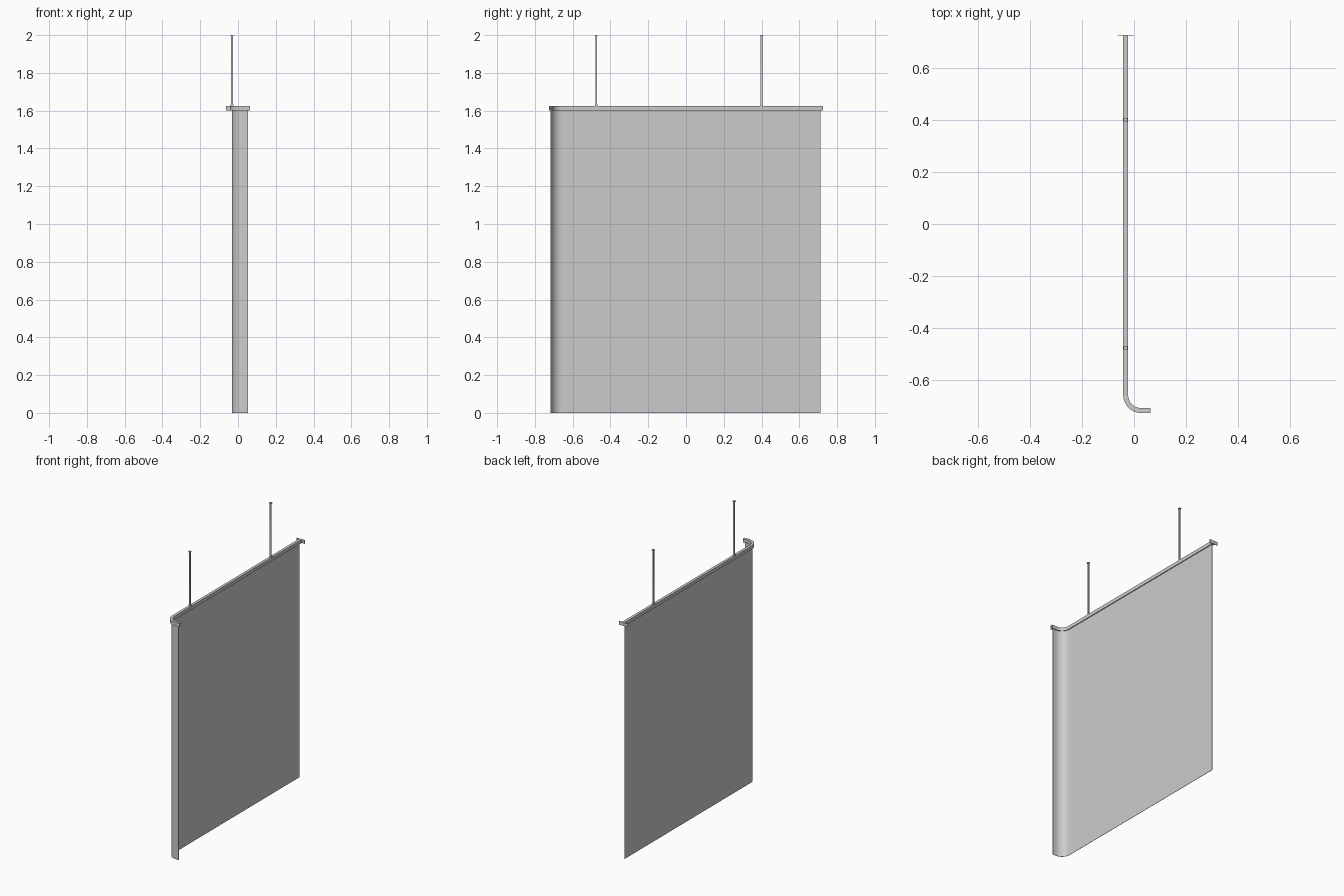
import bpy, bmesh, math

if "Cube" in bpy.data.objects:
    bpy.data.objects.remove(bpy.data.objects["Cube"])

CX, CY, R = -0.032, -0.716, 0.06   # track line, front leg line, bend radius


def path(y_end, x_end, steps=12):
    """J-shaped centreline as (point, side normal)."""
    pts = [((CX, y_end), (1, 0))]
    for i in range(steps + 1):
        a = math.pi + i * math.pi / 2 / steps
        c, s = math.cos(a), math.sin(a)
        pts.append(((CX + R + R * c, CY + R + R * s), (-c, -s)))
    pts.append(((x_end, CY), (0, 1)))
    return pts


def finish(name, bm):
    bmesh.ops.recalc_face_normals(bm, faces=bm.faces)
    me = bpy.data.meshes.new(name)
    bm.to_mesh(me)
    bm.free()
    ob = bpy.data.objects.new(name, me)
    bpy.context.collection.objects.link(ob)
    bpy.ops.object.select_all(action='DESELECT')
    ob.select_set(True)
    bpy.context.view_layer.objects.active = ob
    bpy.ops.object.shade_smooth_by_angle(angle=math.radians(30))
    return ob


def sweep(name, line, profile):
    """Sweep a closed (offset, z) profile along the line."""
    bm = bmesh.new()
    rings = [[bm.verts.new((p[0] + n[0] * o, p[1] + n[1] * o, z))
              for o, z in profile] for p, n in line]
    k = len(profile)
    for a, b in zip(rings, rings[1:]):
        for i in range(k):
            j = (i + 1) % k
            bm.faces.new((a[i], a[j], b[j], b[i]))
    bm.faces.new(rings[0])
    bm.faces.new(rings[-1])
    return finish(name, bm)


def stack(name, x, y, sections):
    """Square column through (half width x, half width y, z) sections."""
    bm = bmesh.new()
    rings = [[bm.verts.new((x + sx * hx, y + sy * hy, z))
              for sx, sy in ((-1, -1), (1, -1), (1, 1), (-1, 1))]
             for hx, hy, z in sections]
    for a, b in zip(rings, rings[1:]):
        for i in range(4):
            j = (i + 1) % 4
            bm.faces.new((a[i], a[j], b[j], b[i]))
    bm.faces.new(rings[0])
    bm.faces.new(rings[-1])
    return finish(name, bm)


# Curtain rail: C-channel with a slot along the bottom
w, z0, z1, t, g = 0.0095, 1.602, 1.626, 0.002, 0.004
sweep("curtain_rail", path(0.723, 0.0635), [
    (-w, z0), (-w, z1), (w, z1), (w, z0), (g, z0), (g, z0 + t),
    (w - t, z0 + t), (w - t, z1 - t), (t - w, z1 - t), (t - w, z0 + t),
    (-g, z0 + t), (-g, z0)])

# Thin hanging curtain
sweep("curtain", path(0.711, 0.053), [
    (-0.001, 0), (-0.001, 1.612), (0.001, 1.612), (0.001, 0)])

# Wall mounting plate
stack("wall_plate", CX, 0.7245, [(0.0315, 0.0015, z0), (0.0315, 0.0015, z1)])

# Ceiling hangers with flared foot and top cap
for i, y in enumerate((-0.475, 0.4)):
    stack(f"ceiling_hanger_{i + 1}", CX, y, [
        (h, h, z) for h, z in ((0.007, 1.626), (0.007, 1.631), (0.0045, 1.638),
                               (0.0045, 1.994), (0.0075, 1.994), (0.0075, 2.0))])
